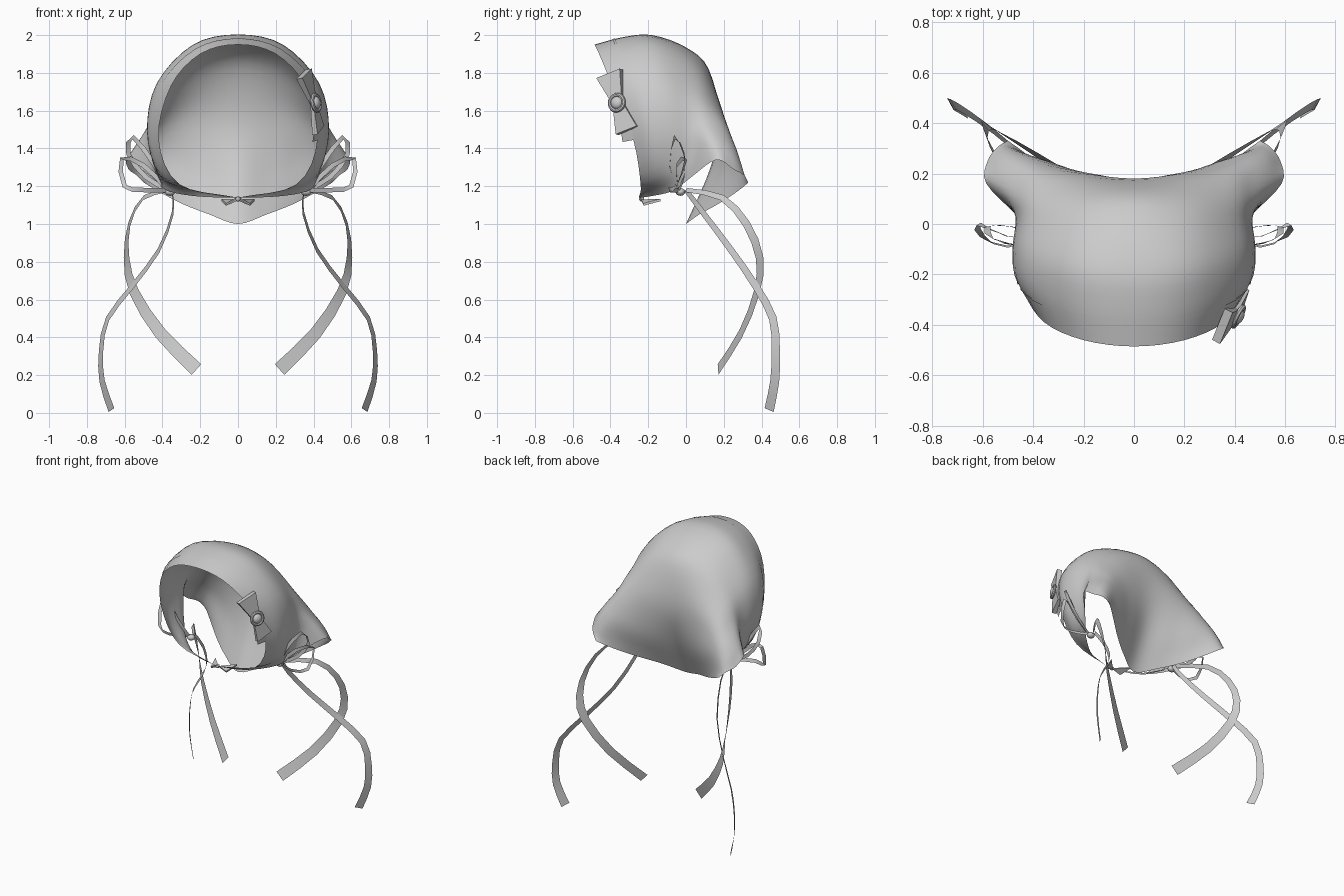
import bpy, bmesh, math
from mathutils import Vector as V

if "Cube" in bpy.data.objects:
    bpy.data.objects.remove(bpy.data.objects["Cube"])


def cr(pts, t):
    """Catmull-Rom point on a polyline, t in 0..len-1."""
    i = min(int(t), len(pts) - 2)
    f = t - i
    b, c = pts[i], pts[i + 1]
    a = pts[i - 1] if i else 2 * b - c
    d = pts[i + 2] if i + 2 < len(pts) else 2 * c - b
    return 0.5 * (2 * b + (c - a) * f + (2 * a - 5 * b + 4 * c - d) * f ** 2
                  + (3 * b - a - 3 * c + d) * f ** 3)


def make(name, verts, faces, angle=40):
    me = bpy.data.meshes.new(name)
    me.from_pydata([tuple(v) for v in verts], [], faces)
    bm = bmesh.new()
    bm.from_mesh(me)
    bmesh.ops.remove_doubles(bm, verts=bm.verts, dist=0.0005)
    bmesh.ops.recalc_face_normals(bm, faces=bm.faces)
    bm.to_mesh(me)
    bm.free()
    ob = bpy.data.objects.new(name, me)
    bpy.context.collection.objects.link(ob)
    shade(ob, angle)
    return ob


def shade(ob, angle=40):
    bpy.ops.object.select_all(action='DESELECT')
    ob.select_set(True)
    bpy.context.view_layer.objects.active = ob
    bpy.ops.object.shade_smooth_by_angle(angle=math.radians(angle))


def grid(name, rows):
    n = len(rows[0])
    faces = [(i * n + j, i * n + j + 1, (i + 1) * n + j + 1, (i + 1) * n + j)
             for i in range(len(rows) - 1) for j in range(n - 1)]
    return make(name, [p for r in rows for p in r], faces)


def ribbon(name, path, w0, w1, normal, sub=2):
    """Flat strip whose width lies across the path, square to the normal."""
    pts = [V(p) for p in path]
    n = (len(pts) - 1) * sub
    c = [cr(pts, i / sub) for i in range(n + 1)]
    rows = []
    for i, p in enumerate(c):
        tan = c[min(i + 1, n)] - c[max(i - 1, 0)]
        w = tan.cross(V(normal)).normalized() * (w0 + (w1 - w0) * i / n) / 2
        rows.append([p - w, p + w])
    return grid(name, rows)


def flip(path):
    return [(-x, y, z) for x, y, z in path]


# Hood: arches from crown centre to side hem, face rim first, nape hem last
half = [
    [(0, -.485, 1.95), (.2, -.46, 1.9), (.355, -.39, 1.73), (.42, -.28, 1.45), (.31, -.24, 1.21), (0, -.25, 1.14)],
    [(0, -.33, 1.99), (.23, -.31, 1.935), (.42, -.25, 1.74), (.475, -.19, 1.48), (.40, -.165, 1.25), (.2, -.2, 1.145)],
    [(0, -.18, 2.0), (.24, -.16, 1.945), (.43, -.12, 1.74), (.48, -.08, 1.5), (.44, -.06, 1.29), (.37, -.07, 1.175)],
    [(0, 0, 1.935), (.23, .01, 1.87), (.41, .01, 1.69), (.465, .02, 1.51), (.465, .03, 1.36), (.46, .03, 1.25)],
    [(0, .12, 1.82), (.22, .12, 1.76), (.39, .115, 1.64), (.475, .115, 1.52), (.53, .13, 1.43), (.585, .16, 1.34)],
    [(0, .18, 1.55), (.2, .2, 1.56), (.36, .22, 1.52), (.46, .235, 1.45), (.53, .24, 1.38), (.58, .25, 1.29)],
    [(0, .13, 1.3), (.17, .18, 1.3), (.31, .238, 1.33), (.42, .275, 1.34), (.49, .295, 1.31), (.54, .305, 1.26)],
    [(0, 0, 1.0), (.15, .07, 1.05), (.28, .16, 1.1), (.38, .24, 1.15), (.45, .295, 1.19), (.5, .33, 1.22)],
]
arches = [[V(p) for p in flip(a)[:0:-1] + a] for a in half]


def hood(u, v):
    return cr([cr(a, v) for a in arches], u)


grid("hood", [[hood(i / 4, j / 4) for j in range(41)] for i in range(29)])

# Thin band following the front of the hood
mid = V((0, -.1, 1.5))
grid("hood_band", [[mid + (hood(u, v / 4) - mid) * 1.005 for v in range(7, 34)]
                   for u in (.62, .7)])

# Side ribbons: two tails, two loops and a knot on each side
tail_out = [(.35, 0, 1.18), (.345, .09, 1.06), (.42, .24, .86), (.56, .37, .67),
            (.69, .46, .5), (.725, .475, .33), (.72, .47, .17), (.67, .44, .015)]
tail_in = [(.36, 0, 1.18), (.5, .19, 1.14), (.575, .32, 1.0), (.59, .39, .82),
           (.55, .375, .64), (.41, .29, .42), (.22, .17, .23)]
loop_up = [(.37, -.04, 1.18), (.44, -.085, 1.31), (.555, -.06, 1.46),
           (.58, -.01, 1.37), (.49, -.01, 1.25), (.37, -.04, 1.18)]
loop_out = [(.37, -.04, 1.18), (.5, -.05, 1.31), (.615, 0, 1.345),
            (.6, -.05, 1.2), (.5, -.09, 1.18), (.37, -.04, 1.18)]
parts = [("ribbon_tail_outer", tail_out, .025, .06, (.85, -.45, .2)),
         ("ribbon_tail_inner", tail_in, .025, .075, (.65, -.55, .55)),
         ("ribbon_loop_upper", loop_up, .025, .025, (.3, .9, .3)),
         ("ribbon_loop_outer", loop_out, .025, .025, (.3, .9, .3))]
for side in (1, -1):
    for name, path, w0, w1, nrm in parts:
        p = path if side > 0 else flip(path)
        ribbon(name, p, w0, w1, (nrm[0] * side, nrm[1], nrm[2]))
    bpy.ops.mesh.primitive_uv_sphere_add(segments=10, ring_count=6, radius=.026,
                                         location=(.36 * side, -.03, 1.17))
    bpy.context.object.name = "ribbon_knot"
    bpy.context.object.scale = (1.1, 1, .8)
    shade(bpy.context.object)


def wedge(name, c0, h0, c1, h1, n, th):
    """Bow wing: a flat box that widens from c0 to c1."""
    n = V(n).normalized()
    vs = [V(c) + V(h) * s + n * t * k for c, h, k in ((c0, h0, th * .6), (c1, h1, th))
          for s, t in ((-1, -1), (1, -1), (1, 1), (-1, 1))]
    return make(name, vs, [(0, 1, 2, 3), (4, 5, 6, 7)]
                + [(i, (i + 1) % 4, (i + 1) % 4 + 4, i + 4) for i in range(4)], 30)


# Bow on the wearer's side of the hood, with a round button
centre, out = V((.40, -.36, 1.64)), V((.85, -.45, .15))
wedge("bow_wing_upper", centre, (.008, .025, .008), (.35, -.405, 1.795), (.025, .062, .025), out, .018)
wedge("bow_wing_lower", centre, (.008, .025, .008), (.425, -.31, 1.495), (.018, .055, .022), out, .016)
ribbon("bow_tail", [(.395, -.35, 1.62), (.415, -.325, 1.53), (.41, -.305, 1.44)], .04, .07, out)
rot = out.to_track_quat('Z', 'Y').to_euler()
bpy.ops.mesh.primitive_torus_add(major_segments=20, minor_segments=8, major_radius=.042,
                                 minor_radius=.011, location=centre + out * .015, rotation=rot)
bpy.context.object.name = "button_ring"
shade(bpy.context.object)
bpy.ops.mesh.primitive_uv_sphere_add(segments=16, ring_count=8, radius=.034,
                                     location=centre + out * .015, rotation=rot)
bpy.context.object.name = "button_dome"
bpy.context.object.scale = (1, 1, .65)
shade(bpy.context.object)

# Small bow under the chin
for s in (1, -1):
    wedge("chin_bow_wing", (0, -.235, 1.135), (0, .01, -.008),
          (.075 * s, -.18, 1.115), (.012 * s, .045, .012), (0, -.3, 1), .006)
bpy.ops.mesh.primitive_uv_sphere_add(segments=10, ring_count=6, radius=.014,
                                     location=(0, -.235, 1.133))
bpy.context.object.name = "chin_bow_knot"
shade(bpy.context.object)
